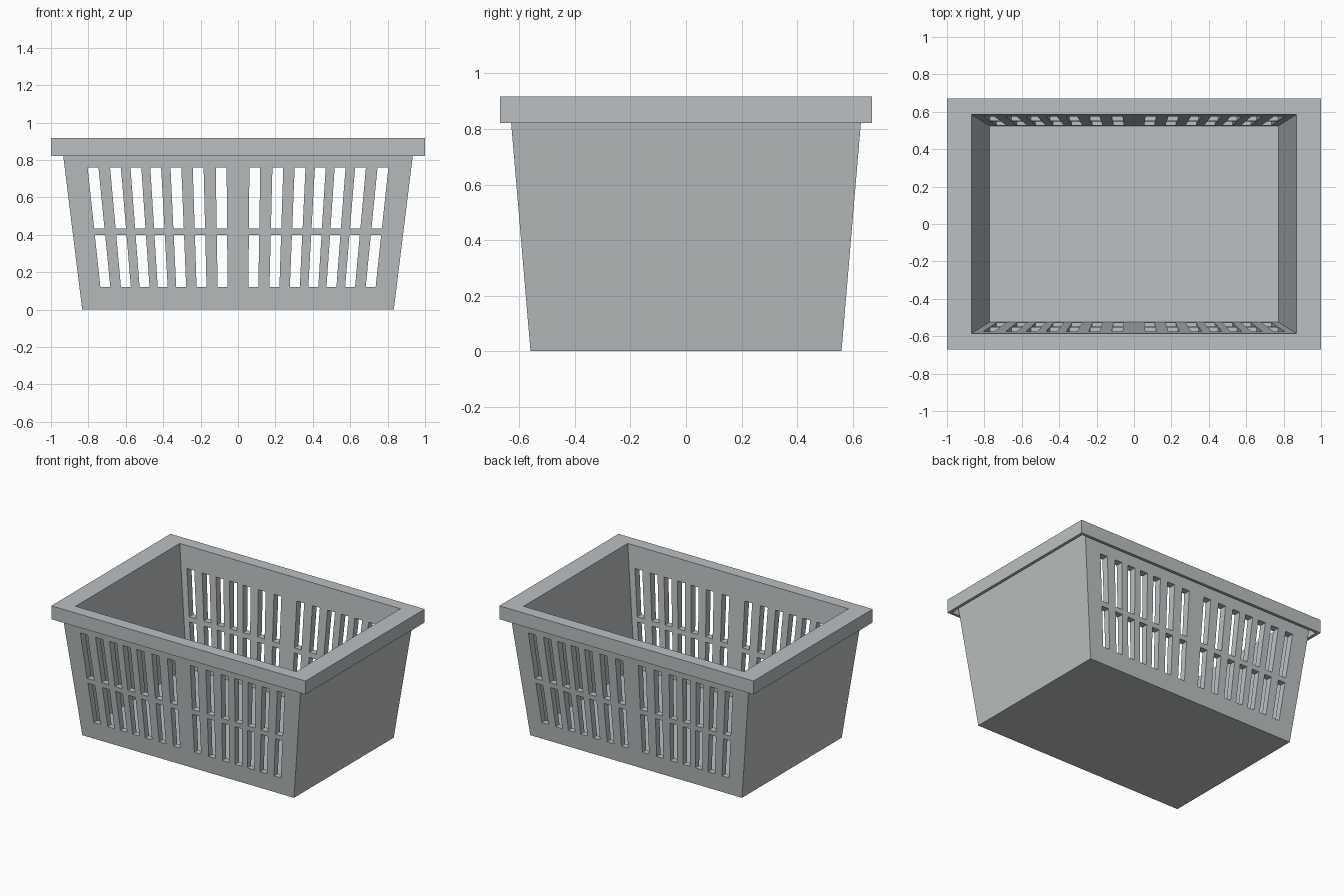
import bpy
import bmesh

cube = bpy.data.objects.get("Cube")
if cube:
    bpy.data.objects.remove(cube, do_unlink=True)

plastic = bpy.data.materials.new("grey plastic")
plastic.use_nodes = True
colour = (0.50, 0.53, 0.54, 1)
plastic.diffuse_color = colour
plastic.node_tree.nodes["Principled BSDF"].inputs["Base Color"].default_value = colour


def make_object(name, bm):
    bmesh.ops.recalc_face_normals(bm, faces=bm.faces)
    mesh = bpy.data.meshes.new(name)
    bm.to_mesh(mesh)
    bm.free()
    mesh.materials.append(plastic)
    obj = bpy.data.objects.new(name, mesh)
    bpy.context.collection.objects.link(obj)
    return obj


def loft(bm, rings):
    """Join four-cornered rings with quads and cap both ends."""
    loops = [[bm.verts.new(p) for p in ring] for ring in rings]
    for a, b in zip(loops, loops[1:]):
        for i in range(4):
            j = (i + 1) % 4
            bm.faces.new((a[i], a[j], b[j], b[i]))
    bm.faces.new(loops[0])
    bm.faces.new(loops[-1])


def rectangle(hx, hy, z):
    return [(-hx, -hy, z), (hx, -hy, z), (hx, hy, z), (-hx, hy, z)]


# Tapered tub with a hollow overhanging lip: half width, half depth, height
profile = [
    (0.833, 0.56, 0), (0.942, 0.635, 0.885),
    (0.978, 0.65, 0.885), (0.978, 0.65, 0.822),
    (1.0, 0.67, 0.822), (1.0, 0.67, 0.917),
    (0.868, 0.585, 0.917), (0.772, 0.525, 0.08),
]
bm = bmesh.new()
loft(bm, [rectangle(*row) for row in profile])
basket = make_object("basket", bm)

# Fanned slots, two rows, cut through the front and back walls
bm = bmesh.new()
top_centres = [0.09, 0.213, 0.332, 0.44, 0.546, 0.655, 0.775]
for side in (-1, 1):
    for centre in top_centres:
        for low, high in ((0.12, 0.40), (0.435, 0.76)):
            section = []
            for z, signs in ((low, (-1, 1)), (high, (1, -1))):
                spread = 0.915 + 0.085 * (z - 0.12) / 0.64
                for s in signs:
                    section.append((side * centre * spread + s * 0.029 * spread, z))
            loft(bm, [[(x, y, z) for x, z in section] for y in (-1, 1)])
cutter = make_object("slot_cutter", bm)
cutter.hide_render = True

cut = basket.modifiers.new("slots", 'BOOLEAN')
cut.operation = 'DIFFERENCE'
cut.solver = 'EXACT'
cut.object = cutter

# Bake the slots and drop the cutter
bpy.context.view_layer.update()
graph = bpy.context.evaluated_depsgraph_get()
baked = bpy.data.meshes.new_from_object(basket.evaluated_get(graph))
basket.modifiers.clear()
basket.data = baked
bpy.data.objects.remove(cutter, do_unlink=True)
